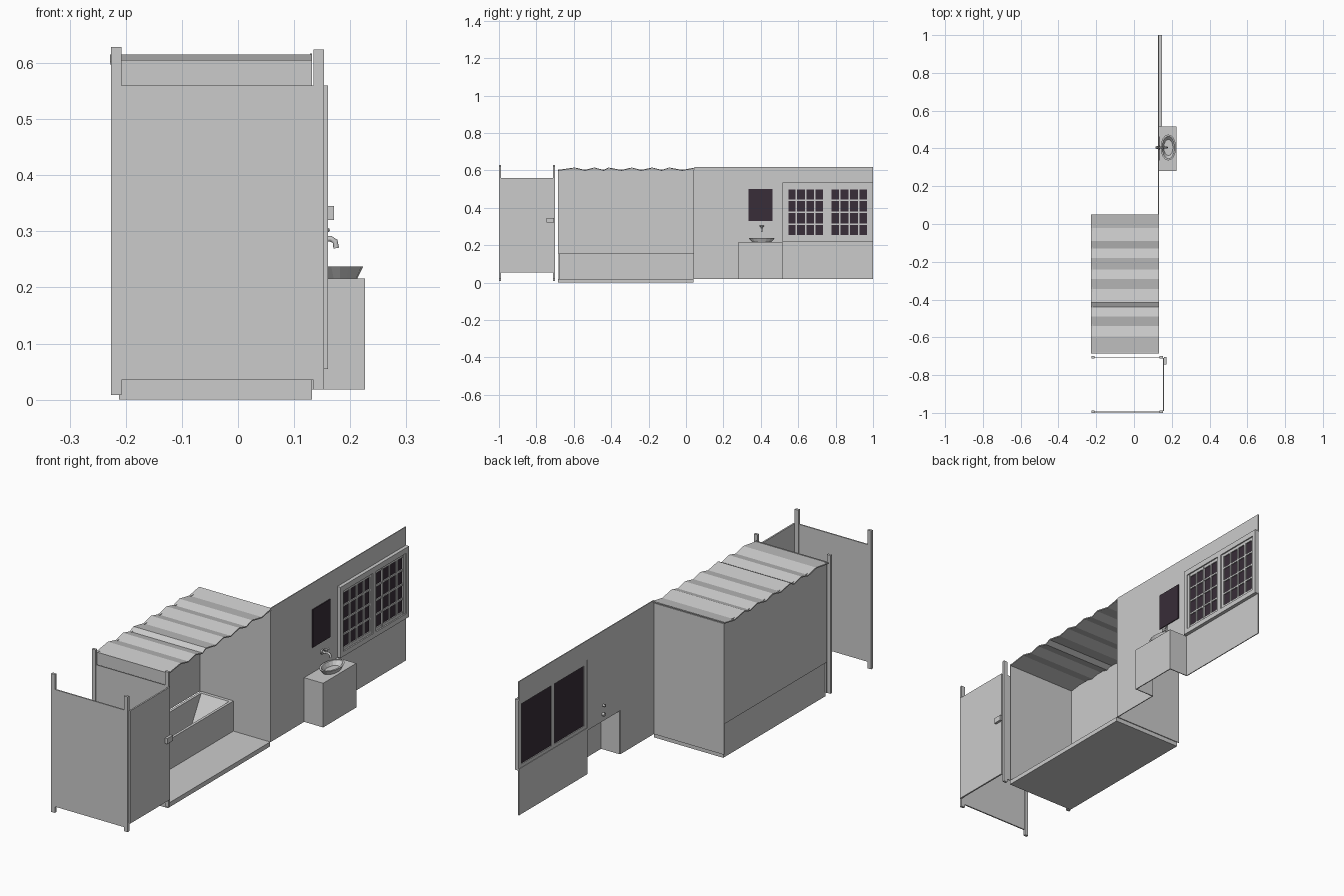
import bpy, bmesh, math
from mathutils import Vector

if "Cube" in bpy.data.objects:
    bpy.data.objects.remove(bpy.data.objects["Cube"])


def material(name, colour):
    m = bpy.data.materials.new(name)
    m.use_nodes = True
    m.diffuse_color = (*colour, 1)
    m.node_tree.nodes["Principled BSDF"].inputs["Base Color"].default_value = (*colour, 1)
    return m


GREY = material("plain grey", (0.6, 0.6, 0.6))
DARK = material("dark glass", (0.04, 0.026, 0.04))


def finish(name, bm, mat=GREY):
    bmesh.ops.recalc_face_normals(bm, faces=bm.faces)
    mesh = bpy.data.meshes.new(name)
    bm.to_mesh(mesh)
    bm.free()
    mesh.materials.append(mat)
    ob = bpy.data.objects.new(name, mesh)
    bpy.context.collection.objects.link(ob)
    return ob


def add_box(bm, x, y, z):
    verts = bmesh.ops.create_cube(bm, size=1)["verts"]
    for v in verts:
        for i, (a, b) in enumerate((x, y, z)):
            v.co[i] = (a + b) / 2 + v.co[i] * (b - a)


def boxes(name, parts, mat=GREY):
    bm = bmesh.new()
    for p in parts:
        add_box(bm, *p)
    return finish(name, bm, mat)


def extrude_x(name, profile, x0, x1):
    # sweep a closed (y, z) outline along x
    bm = bmesh.new()
    face = bm.faces.new([bm.verts.new((x0, y, z)) for y, z in profile])
    new = bmesh.ops.extrude_face_region(bm, geom=[face])["geom"]
    bmesh.ops.translate(bm, vec=(x1 - x0, 0, 0),
                        verts=[g for g in new if isinstance(g, bmesh.types.BMVert)])
    return finish(name, bm)


def loft(name, rings):
    # join equal rings of points, capping both ends
    bm = bmesh.new()
    loops = [[bm.verts.new(p) for p in r] for r in rings]
    n = len(loops[0])
    for a, b in zip(loops, loops[1:]):
        for i in range(n):
            j = (i + 1) % n
            bm.faces.new((a[i], a[j], b[j], b[i]))
    bm.faces.new(loops[0])
    bm.faces.new(loops[-1])
    return finish(name, bm)


def tube(name, points, radius):
    curve = bpy.data.curves.new(name, "CURVE")
    curve.dimensions = "3D"
    curve.bevel_depth, curve.bevel_resolution = radius, 2
    curve.use_fill_caps = True
    s = curve.splines.new("POLY")
    s.points.add(len(points) - 1)
    for p, co in zip(s.points, points):
        p.co = (*co, 1)
    curve.materials.append(GREY)
    ob = bpy.data.objects.new(name, curve)
    bpy.context.collection.objects.link(ob)
    return ob


# Front cubicle: front panel, side door, rear partition, posts
boxes("front_panel", [((-.215, .145), (-.998, -.992), (.035, .56))])
boxes("rear_partition", [((-.215, .145), (-.707, -.703), (.035, .56))])
boxes("side_door", [((.153, .16), (-.99, -.71), (.055, .56))])
for label, y0, y1 in (("front", -1, -.988), ("rear", -.711, -.7)):
    boxes(label + "_posts", [((-.226, -.208), (y0, y1), (.008, .628)),
                             ((.135, .153), (y0, y1), (.018, .624))])
boxes("door_handle", [((.16, .171), (-.745, -.705), (.32, .345))])

# Shower cubicle: walls, tray and tub
LEFT, RIGHT, FRONT, BACK = -.22, .132, -.685, .045
boxes("shower_end_wall_front", [((LEFT, RIGHT), (FRONT, FRONT + .004), (.018, .605))])
boxes("shower_end_wall_back", [((LEFT, RIGHT), (BACK - .004, BACK), (.018, .605))])
boxes("shower_long_wall", [((LEFT, LEFT + .004), (FRONT, BACK), (.155, .605))])
boxes("shower_tray", [((-.212, RIGHT), (FRONT, BACK - .006), (0, .02))])


def rect(x0, x1, y0, y1, z):
    return [(x0, y0, z), (x1, y0, z), (x1, y1, z), (x0, y1, z)]


y0, y1 = FRONT + .005, BACK - .005
loft("bath_tub", [rect(-.212, -.05, y0, y1, .02), rect(-.212, -.05, y0, y1, .155),
                  rect(-.2, -.062, y0 + .015, y1 - .015, .155),
                  rect(-.19, -.075, y0 + .05, y1 - .1, .04)])

# Corrugated roof
crests = [.05, -.02, -.09, -.13, -.18, -.24, -.29, -.345, -.415, -.44, -.49, -.54, -.595, -.685]
top = [(y, .615 if i % 2 == 0 else .602) for i, y in enumerate(crests)]
under = [(y, z - .005) for y, z in reversed(top)]
extrude_x("corrugated_roof", top + under, -.228, RIGHT)

# Wash room wall, left open behind the cabinet and window
W = (.128, .132)
boxes("washroom_wall", [(W, (BACK, .28), (.018, .617)),
                        (W, (.28, .515), (.215, .617)),
                        (W, (.515, 1), (.018, .225)),
                        (W, (.515, 1), (.53, .617))])

# Window: frame, glass and two sashes with glazing bars
F = (.13, .148)
boxes("window_frame", [(F, (.515, 1), (.51, .535)), (F, (.515, 1), (.218, .24)),
                       (F, (.515, .535), (.24, .51)), (F, (.98, 1), (.24, .51)),
                       (F, (.745, .765), (.24, .51))])
boxes("window_glass", [((.134, .137), (.53, .985), (.235, .515))], DARK)
bars = []
for a, b in ((.535, .745), (.765, .98)):
    for i in range(5):
        t = .007 if i in (0, 4) else .004
        y = a + .006 + (b - a - .012) * i / 4
        z = .246 + .258 * i / 4
        bars += [((.136, .143), (y - t, y + t), (.24, .51)),
                 ((.136, .142), (a, b), (z - t, z + t))]
boxes("window_bars", bars)

# Mirror
boxes("mirror", [((.132, .136), (.335, .462), (.33, .5))], DARK)

# Vanity cabinet, open below and at the back
boxes("vanity_cabinet", [((.222, .226), (.28, .515), (.018, .216)),
                         ((.13, .226), (.28, .515), (.212, .216)),
                         ((.13, .226), (.28, .284), (.018, .216)),
                         ((.13, .226), (.511, .515), (.018, .216))])


# Oval basin
def oval(rx, ry, z, n=16):
    return [(.182 + rx * math.cos(2 * math.pi * i / n),
             .405 + ry * math.sin(2 * math.pi * i / n), z) for i in range(n)]


loft("basin", [oval(.03, .05, .215), oval(.041, .069, .237),
               oval(.033, .06, .237), oval(.024, .043, .219)])

# Tap with rear pipe and handles
tube("tap_spout", [(.115, .405, .285), (.15, .405, .285), (.165, .405, .287),
                   (.173, .405, .282), (.175, .405, .27)], .005)
tube("tap_stem", [(.155, .405, .285), (.155, .405, .302)], .004)
tube("tap_lever", [(.15, .395, .302), (.16, .415, .302)], .004)
tube("tap_plate", [(.132, .405, .285), (.138, .405, .285)], .011)
tube("drain_pipe", [(.118, .405, .245), (.13, .405, .245)], .008)
